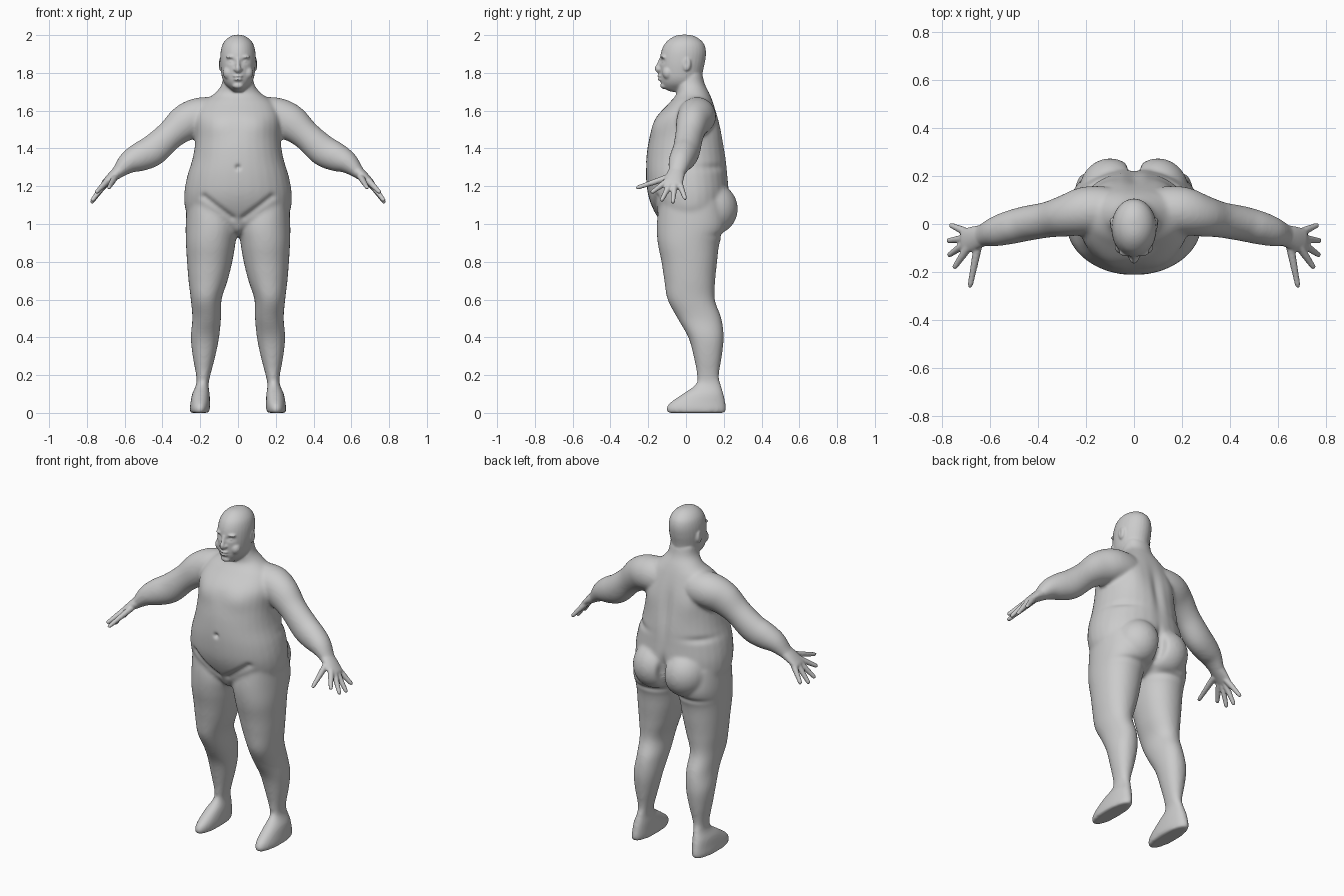
import bpy, bmesh, math
from mathutils import Vector, Matrix

cube = bpy.data.objects.get("Cube")
if cube:
    bpy.data.objects.remove(cube, do_unlink=True)

SIDES = (1, -1)
Y = Vector((0, 1, 0))


def spline(rows, steps=5):
    """Smooth interpolation through rows of numbers."""
    out = []
    last = len(rows) - 1
    for i in range(last):
        quad = [rows[max(i - 1, 0)], rows[i], rows[i + 1], rows[min(i + 2, last)]]
        for k in range(steps):
            t = k / steps
            out.append([b + (c - a) * t / 2 + (2*a - 5*b + 4*c - d) * t*t / 2
                        + (3*b - a - 3*c + d) * t**3 / 2 for a, b, c, d in zip(*quad)])
    return out + [list(rows[-1])]


def skin(bm, frames, power=2, sides=32):
    """Closed tube through frames of (centre, half axis, half axis)."""
    rings = []
    for centre, u, v in frames:
        ring = []
        for k in range(sides):
            a = math.tau * k / sides
            c, s = (math.copysign(abs(w) ** (2 / power), w) for w in (math.cos(a), math.sin(a)))
            ring.append(bm.verts.new(centre + u * c + v * s))
        rings.append(ring)
    faces = [bm.faces.new(rings[0]), bm.faces.new(rings[-1])]
    for lo, hi in zip(rings, rings[1:]):
        for k in range(sides):
            j = (k + 1) % sides
            faces.append(bm.faces.new((lo[k], lo[j], hi[j], hi[k])))
    bmesh.ops.recalc_face_normals(bm, faces=faces)


def stack(bm, rows, side=1, power=2):
    """Level slices given as z, x min, x max, y min, y max."""
    skin(bm, [(Vector((side * (a + b) / 2, (c + d) / 2, z)),
               Vector(((b - a) / 2, 0, 0)), Vector((0, (d - c) / 2, 0)))
              for z, a, b, c, d in spline(rows)], power)


def limb(bm, rows, side):
    """Slices square to a path given as x, y, z, thickness radius, width radius."""
    rows = spline(rows)
    pts = [Vector((side * r[0], r[1], r[2])) for r in rows]
    frames = []
    for i, r in enumerate(rows):
        t = (pts[min(i + 1, len(pts) - 1)] - pts[max(i - 1, 0)]).normalized()
        u = t.cross(Y).normalized()
        frames.append((pts[i], u * r[3], u.cross(t) * r[4]))
    skin(bm, frames)


def blob(bm, centre, radii, mirrored=True):
    for side in SIDES if mirrored else (1,):
        place = Matrix.Translation((side * centre[0], centre[1], centre[2]))
        bmesh.ops.create_uvsphere(bm, u_segments=24, v_segments=16, radius=1,
                                  matrix=place @ Matrix.Diagonal((*radii, 1)))


def fuse(bm, name, voxel, rounds):
    """Merge all overlapping solids of a bmesh into one smooth skin."""
    mesh = bpy.data.meshes.new(name)
    bm.to_mesh(mesh)
    bm.free()
    obj = bpy.data.objects.new(name, mesh)
    bpy.context.scene.collection.objects.link(obj)
    remesh = obj.modifiers.new("merge", "REMESH")
    remesh.mode = "VOXEL"
    remesh.voxel_size = voxel
    soft = obj.modifiers.new("soften", "SMOOTH")
    soft.factor = 0.5
    soft.iterations = rounds
    bpy.context.view_layer.update()
    done = bpy.data.meshes.new_from_object(obj.evaluated_get(bpy.context.evaluated_depsgraph_get()))
    bpy.data.objects.remove(obj, do_unlink=True)
    return done


# torso and neck
bm = bmesh.new()
torso = [(1.8, .078, -.04, .086), (1.74, .086, -.055, .1), (1.69, .125, -.05, .125),
         (1.64, .19, -.09, .145), (1.56, .225, -.16, .17), (1.45, .225, -.195, .195),
         (1.35, .24, -.21, .213), (1.25, .27, -.212, .222), (1.15, .285, -.2, .228),
         (1.06, .272, -.165, .21), (.98, .2, -.11, .16), (.94, .09, -.05, .09)]
stack(bm, [(z, -w, w, a, b) for z, w, a, b in torso], power=2.15)
blob(bm, (.1, .135, 1.08), (.13, .14, .14))

# legs and feet
leg = [(1.12, .04, .27, -.14, .19), (1, 0, .277, -.155, .215), (.9, .013, .276, -.15, .178),
       (.8, .03, .27, -.13, .165), (.7, .055, .262, -.115, .155), (.6, .087, .25, -.098, .153),
       (.5, .09, .242, -.045, .188), (.4, .1, .25, .012, .2), (.3, .12, .24, .04, .19),
       (.2, .146, .222, .058, .175), (.15, .156, .222, .05, .185), (.1, .15, .243, -.02, .2),
       (.05, .148, .252, -.09, .21), (.02, .149, .256, -.105, .213), (0, .152, .254, -.1, .21)]
# arms
arm = [(.1, .06, 1.58, .09, .09), (.2, .055, 1.57, .1, .1), (.28, .035, 1.535, .097, .088),
       (.36, .018, 1.47, .078, .075), (.45, .002, 1.39, .083, .073), (.52, -.015, 1.355, .077, .07),
       (.58, -.032, 1.325, .06, .062), (.635, -.048, 1.275, .035, .046),
       (.66, -.054, 1.255, .028, .042)]
for side in SIDES:
    stack(bm, leg, side, 2.15)
    limb(bm, arm, side)
body = fuse(bm, "body_base", .01, 8)

# head
bm = bmesh.new()
bm.from_mesh(body)
head = [(2.002, .01, -.03, .015), (1.995, .036, -.058, .043), (1.978, .062, -.088, .073),
        (1.95, .082, -.115, .097), (1.91, .092, -.132, .106), (1.86, .094, -.139, .101),
        (1.81, .09, -.139, .09), (1.77, .083, -.137, .085), (1.74, .069, -.13, .085),
        (1.717, .047, -.115, .08), (1.7, .03, -.08, .06)]
stack(bm, [(z, -w, w, a, b) for z, w, a, b in head])

# nose, brow, lips, chin, cheeks and ears
limb(bm, [(0, -.132, 1.875, .01, .01), (0, -.142, 1.845, .011, .012),
          (0, -.152, 1.822, .014, .014), (0, -.14, 1.808, .014, .014)], 1)
blob(bm, (.014, -.138, 1.818), (.011, .015, .009))
blob(bm, (.035, -.117, 1.885), (.03, .018, .009))
blob(bm, (0, -.136, 1.783), (.026, .016, .008), False)
blob(bm, (0, -.135, 1.766), (.023, .016, .008), False)
blob(bm, (0, -.115, 1.732), (.03, .022, .017), False)
blob(bm, (.05, -.095, 1.8), (.03, .03, .035))
blob(bm, (.092, .004, 1.846), (.012, .023, .036))

# hands: palm, then fingers and thumb as base and tip
fingers = [((.69, -.095, 1.23), (.752, -.185, 1.165)), ((.7, -.08, 1.22), (.775, -.132, 1.12)),
           ((.7, -.06, 1.22), (.778, -.07, 1.11)), ((.69, -.038, 1.225), (.768, -.003, 1.13)),
           ((.65, -.085, 1.25), (.685, -.265, 1.19))]
palm = [(.63, -.048, 1.278, .034, .045), (.67, -.06, 1.247, .026, .05),
        (.705, -.07, 1.217, .018, .052), (.718, -.072, 1.206, .012, .046)]
for side in SIDES:
    limb(bm, palm, side)
    for base, tip in fingers:
        a, b = Vector(base), Vector(tip)
        limb(bm, [(*a.lerp(b, t), r, r) for t, r in
                  ((0, .018), (.35, .016), (.7, .013), (.93, .011), (1, .006))], side)
skin_mesh = fuse(bm, "body", .006, 3)

# modelled creases and swellings: centre, radii, height along the normal
touches = [((.036, -.125, 1.862), (.018, .04, .011), -.01),
           ((.036, -.125, 1.86), (.011, .04, .006), .007),
           ((0, -.15, 1.7745), (.024, .04, .004), -.006),
           ((.1, .0, 1.85), (.006, .01, .02), -.008),
           ((0, -.21, 1.3), (.014, .05, .014), -.014),
           ((.11, -.17, 1.52), (.08, .05, .06), .008),
           ((.13, .17, 1.5), (.07, .05, .09), .01),
           ((0, .2, 1.42), (.03, .06, .16), -.012),
           ((0, .25, 1.07), (.022, .1, .09), -.03),
           ((.12, .17, .94), (.1, .06, .016), -.01),
           ((.2, .15, 1.3), (.08, .1, .02), -.008),
           ((0, -.1, .97), (.03, .06, .04), .012)]
for k in range(8):
    t = k / 7
    touches.append(((.03 + .15 * t, -.15, 1.03 + .115 * t), (.02, .06, .018), -.008))
normals = [v.normal.copy() for v in skin_mesh.vertices]
for centre, radii, height in touches:
    for v, n in zip(skin_mesh.vertices, normals):
        q = (abs(v.co.x), v.co.y, v.co.z)
        if abs(q[2] - centre[2]) < 3 * radii[2]:
            d = sum(((p - c) / r) ** 2 for p, c, r in zip(q, centre, radii))
            if d < 9:
                v.co += n * height * math.exp(-d)

# one matt grey over the whole figure
grey = bpy.data.materials.new("plain_grey")
grey.use_nodes = True
colour = (.6, .6, .6, 1)
grey.diffuse_color = colour
grey.node_tree.nodes["Principled BSDF"].inputs["Base Color"].default_value = colour
skin_mesh.materials.clear()
skin_mesh.materials.append(grey)
for poly in skin_mesh.polygons:
    poly.use_smooth = True
    poly.material_index = 0
figure = bpy.data.objects.new("standing_figure", skin_mesh)
bpy.context.scene.collection.objects.link(figure)
